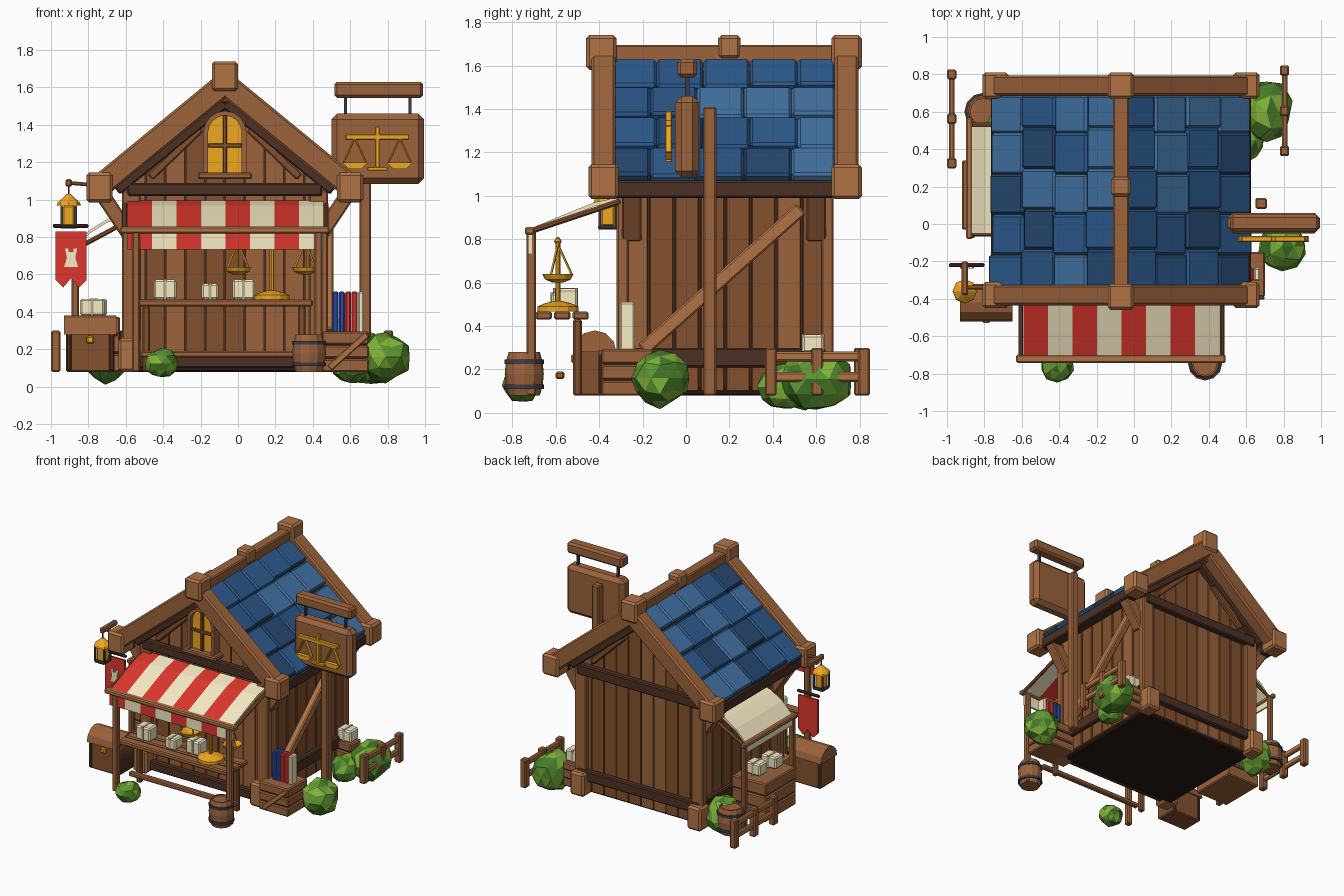
import bpy, bmesh, math, random
from mathutils import Vector as V, Matrix

if "Cube" in bpy.data.objects:
    bpy.data.objects.remove(bpy.data.objects["Cube"])
random.seed(4)
def mat(name, hexa):
    m = bpy.data.materials.new(name)
    c = [int(hexa[i:i+2], 16) / 255 for i in (0, 2, 4)]
    m.diffuse_color = [((x + .055) / 1.055) ** 2.4 for x in c] + [1]
    m.use_nodes = True
    m.node_tree.nodes["Principled BSDF"].inputs["Base Color"].default_value = m.diffuse_color
    return m
WOOD, LIGHT, MID, DARK = mat('wood', '9c633c'), mat('light_wood', 'b07446'), mat('mid_wood', '84512d'), mat('dark_wood', '4c3024')
BLACK, IRON, GOLD, RED = mat('floor', '271912'), mat('iron', '3b3f49'), mat('gold', 'f0a722'), mat('red', 'dc372c')
CREAM, BLUE, STRAP = mat('cream', 'f8ecc6'), mat('book_blue', '2a4cab'), mat('strap', 'b5a988')
TILES = [mat('tile%d' % i, h) for i, h in enumerate(('2a5586', '2d5b8f', '4272a3', '264871'))]
GREENS = [mat('leaf%d' % i, h) for i, h in enumerate(('5d9630', '82b43a', '457a28'))]
def done(bm, name, m, bevel=0):
    if bevel:
        bmesh.ops.bevel(bm, geom=bm.edges[:], offset=bevel, segments=1, affect='EDGES')
    bmesh.ops.recalc_face_normals(bm, faces=bm.faces[:])
    me = bpy.data.meshes.new(name)
    bm.to_mesh(me)
    for k in (m if isinstance(m, list) else [m]):
        me.materials.append(k)
    bpy.context.collection.objects.link(bpy.data.objects.new(name, me))
def beam(name, p, q, w, h, m, hint=(0, 1, 0), bevel=.008):  # bar from p to q, w along hint, h across
    p, q = V(p), V(q)
    d = q - p
    z = d.normalized()
    y = z.cross(V(hint)).normalized()
    M = Matrix((y.cross(z) * w, y * h, d)).transposed().to_4x4()
    M.translation = (p + q) / 2
    bm = bmesh.new()
    bmesh.ops.create_cube(bm, size=1, matrix=M)
    done(bm, name, m, min(bevel, .3 * min(w, h, d.length)))
def box(name, x0, x1, y0, y1, z0, z1, m, bevel=.008):
    cx, cy = (x0 + x1) / 2, (y0 + y1) / 2
    beam(name, (cx, cy, z0), (cx, cy, z1), y1 - y0, x1 - x0, m, bevel=bevel)
def prism(name, pts, axis, lo, hi, m):
    bm = bmesh.new()
    A, B = [[bm.verts.new((t, a, b) if axis == 'x' else (a, t, b)) for a, b in pts] for t in (lo, hi)]
    bm.faces.new(A)
    bm.faces.new(B[::-1])
    for i in range(len(A)):
        bm.faces.new((A[i - 1], B[i - 1], B[i], A[i]))
    done(bm, name, m)
def lathe(name, prof, x, y, m, n=12):
    bm = bmesh.new()
    ang = [2 * math.pi * i / n for i in range(n)]
    rings = [[bm.verts.new((x + r * math.cos(a), y + r * math.sin(a), z)) for a in ang] for r, z in prof]
    for a, b in zip(rings, rings[1:]):
        for i in range(n):
            bm.faces.new((a[i - 1], a[i], b[i], b[i - 1]))
    bm.faces.new(rings[0])
    bm.faces.new(rings[-1])
    done(bm, name, m)
def sheet(name, pts, axis, lo, hi, m, t=.018):
    prism(name, pts + [(a, b - t) for a, b in pts[::-1]], axis, lo, hi, m)
# house shell: dark core, floor and planks that follow the roof line
CX = -.07
def roof(x): return 1.54 - .82 * abs(x - CX)
box('floor', -.58, .44, -.27, .63, .08, .13, BLACK)
prism('wall_core', [(-.58, .1), (.44, .1), (.44, 1.1), (CX, 1.5), (-.58, 1.1)], 'y', -.27, .63, DARK)
for lo, nm in ((-.29, 'front'), (.62, 'back')):
    for i in range(10):
        a, b = -.596 + i * .106, -.498 + i * .106
        top = [(b, roof(b)), (CX, roof(CX)), (a, roof(a))] if a < CX < b else [(b, roof(b)), (a, roof(a))]
        prism(nm + '_plank', [(a, .1), (b, .1)] + top, 'y', lo, lo + .03, random.choice((WOOD, MID, MID)))
for x, nm in ((-.6, 'left'), (.43, 'right')):
    for i in range(8):
        a = -.29 + i * .1175
        box(nm + '_plank', x, x + .03, a + .004, a + .1135, .1, 1.1, random.choice((WOOD, MID, MID)), .004)
for y in (-.31, .67):
    for z0, z1 in ((.19, .27), (1.0, 1.08)) if y > 0 else ((.1, .17), (1.02, 1.09)):
        box('wall_beam', -.59, .45, y - .025, y + .025, z0, z1, DARK)
    for s in (-1, 1):
        px, py = CX + s * .5, y - .018 * (1 if y > 0 else -1)
        box('corner_post', px - .05, px + .05, py - .028, py + .028, .1, 1.05, WOOD)
        box('corner_base_block', px - .07, px + .05, y - .07, y + .07, .08, .26, LIGHT, .015)
        beam('gable_trim', (CX, y, 1.52), (CX + s * .58, y, 1.05), .05, .06, DARK)
        beam('gable_brace', (CX + s * .13, y, 1.38), (CX + s * .4, y, 1.12), .04, .045, MID)
for s in (-1, 1):
    box('side_sill_beam', CX + s * .545 - .02, CX + s * .545 + .02, -.27, .64, .21, .3, DARK)
    box('eave_beam', CX + s * .65 - .045, CX + s * .65 + .045, -.33, .68, .99, 1.07, DARK)
    for y in (-.25, .6):
        beam('eave_bracket', (CX + s * .51, y, .81), (CX + s * .65, y, 1.02), .09, .08, WOOD)
beam('side_brace', (.485, -.2, .29), (.485, .53, .94), .05, .065, LIGHT, (1, 0, 0))
# roof: dark underside, staggered blue shingles, rafters, caps, ridge
for s in (-1, 1):
    P = lambda d, off, y: (CX + s * d, y, 1.62 - .82 * d + off)
    beam('roof_underside', P(0, -.045, .17), P(.68, -.045, .17), 1.02, .05, DARK)
    for r in range(4):
        ys = [-.34] + [y + .014 * (-1) ** r for y in (-.15, .065, .28, .5)] + [.69]
        for y0, y1 in zip(ys, ys[1:]):
            a, b, y = r * .17, (r + 1) * .17 + random.uniform(-.004, .016), (y0 + y1) / 2
            beam('roof_tile', P(a, .004, y), P(b, .016, y), y1 - y0 - .001, .055, random.choice(TILES), bevel=.012)
    for y in (-.38, .74):
        beam('rafter', P(0, 0, y), P(.67, 0, y), .11, .125, WOOD, bevel=.012)
        x = CX + s * .67
        box('eave_cap', x - .07, x + .07, y - .07, y + .07, .985, 1.145, LIGHT, .015)
box('ridge_beam', CX - .042, CX + .042, -.4, .75, 1.52, 1.695, WOOD)
for y, h in ((-.39, .07), (.2, .052), (.74, .07)):
    box('ridge_cap', CX - h, CX + h, y - h, y + h, 1.58 if h > .06 else 1.63, 1.74, LIGHT, .015)
# arched gable window
def arch(r):
    return [(CX - r, 1.14)] + [(CX - r * math.cos(math.pi * i / 8), 1.36 + r * math.sin(math.pi * i / 8)) for i in range(9)] + [(CX + r, 1.14)]
prism('window_pane', arch(.095), 'y', -.33, -.28, GOLD)
prism('window_frame', arch(.115) + arch(.09)[::-1], 'y', -.36, -.28, WOOD)
box('window_mullion', CX - .01, CX + .01, -.345, -.3, 1.14, 1.45, MID, .003)
box('window_bar', CX - .09, CX + .09, -.345, -.3, 1.28, 1.3, MID, .003)
box('window_sill', CX - .145, CX + .145, -.38, -.28, 1.11, 1.145, WOOD)
# striped front awning
for i in range(8):
    a, c = -.59 + i * .131, (RED, CREAM)[i % 2]
    sheet('awning_stripe', [(-.3, .995), (-.42, .97), (-.57, .91), (-.715, .85)], 'x', a, a + .131, c)
    box('awning_valance', a, a + .131, -.725, -.71, .735, .84, c, 0)
beam('awning_bar', (-.63, -.72, .838), (.49, -.72, .838), .045, .035, LIGHT)
for x, ax in ((-.545, -.605), (.43, .472)):
    box('awning_post', x - .022, x + .022, -.735, -.69, .08, .84, WOOD)
    beam('awning_arm', (ax, -.72, .835), (ax, -.3, .975), .025, .025, MID, (1, 0, 0))
# counter
for y in (-.655, -.57, -.485):
    box('counter_slat', -.54, .4, y - .037, y + .037, .43, .467, WOOD)
for x in (-.49, .34):
    box('counter_leg', x - .02, x + .02, -.52, -.48, .08, .43, MID)
box('counter_rail', -.52, .4, -.6, -.56, .155, .19, WOOD)
# cream parcels with a strap
for x, y, z, w, h in ((-.39, -.56, .467, .12, .105), (-.15, -.57, .467, .09, .085), (.03, -.55, .467, .12, .105),
                      (-.78, .06, .38, .13, .09), (-.76, .22, .38, .12, .09), (.53, .585, .27, .12, .09)):
    box('parcel', x - w/2, x + w/2, y - .05, y + .05, z, z + h, CREAM, .01)
    box('parcel_strap', x - .008, x + .008, y - .053, y + .053, z, z + h + .003, STRAP, 0)
# balance scale on the counter
lathe('scale_base', [(.095, .467), (.095, .49), (.06, .505), (.02, .515)], .18, -.59, GOLD)
lathe('scale_post', [(.012, .5), (.012, .78), (.018, .79), (.005, .81)], .18, -.59, GOLD, 8)
beam('scale_beam', (0, -.59, .775), (.36, -.59, .775), .02, .02, GOLD)
for x in (0, .36):
    lathe('scale_pan', [(.025, .6), (.06, .615), (.072, .64), (.06, .637), (.01, .62)], x, -.59, GOLD)
    for a in (0, 2.09, 4.19):
        beam('scale_cord', (x, -.59, .775), (x + .065 * math.sin(a), -.59 + .065 * math.cos(a), .635), .008, .008, GOLD, (.3, .8, .1), 0)
# side stall on the left: canopy and posts
sheet('side_canopy', [(-.6, .93), (-.7, .895), (-.79, .84), (-.875, .755)], 'y', -.05, .52, CREAM)
box('side_valance', -.885, -.872, -.05, .52, .68, .75, CREAM, 0)
beam('side_canopy_bar', (-.88, -.08, .745), (-.88, .57, .745), .035, .035, LIGHT, (1, 0, 0))
for y in (-.055, .53):
    box('side_post', -.89, -.85, y - .02, y + .02, .08, .75, WOOD)
    beam('side_arm', (-.87, y, .735), (-.6, y, .88), .025, .025, MID)
# slatted crates and books standing in the front one
for x0, x1, y0, y1, z1 in ((-.92, -.63, -.03, .34, .38), (.45, .7, -.39, -.15, .3), (.47, .6, .52, .65, .27)):
    box('crate_core', x0 + .012, x1 - .012, y0 + .012, y1 - .012, .1, z1 - .01, DARK, 0)
    for i in range(3):
        box('crate_slat', x0, x1, y0, y1, .08 + i * (z1 - .08) / 3, .074 + (i + 1) * (z1 - .08) / 3, WOOD)
beam('crate_brace', (.49, -.395, .1), (.69, -.395, .28), .015, .035, LIGHT)
for i, c in enumerate((BLUE, BLUE, RED, RED, CREAM)):
    box('book', .505 + i * .034, .537 + i * .034, -.305, -.235, .28, .51, c)
# chest with rounded lid
box('chest_body', -.92, -.66, -.51, -.33, .08, .29, MID)
prism('chest_lid', [(-.42 + .1 * math.cos(math.pi * i / 6), .28 + .1 * math.sin(math.pi * i / 6)) for i in range(7)], 'x', -.93, -.65, WOOD)
for x in (-.92, -.69):
    box('chest_band', x, x + .03, -.517, -.325, .085, .29, DARK)
box('chest_lock', -.81, -.77, -.53, -.5, .23, .27, GOLD)
# barrels
for x, y, r in ((.38, -.745, .09), (-.805, .6, .1)):
    lathe('barrel', [(r * .8, .08), (r * .95, .13), (r, .18), (r * .95, .23), (r * .8, .28), (r * .7, .28), (r * .7, .27)], x, y, WOOD)
    for z in (.12, .235):
        lathe('barrel_hoop', [(r * .97, z - .01), (r * 1.02, z - .01), (r * 1.02, z + .01), (r * .97, z + .01)], x, y, IRON)
# fences
for x, y0, y1 in ((-.975, .325, .8), (.805, .39, .82)):
    for y in (y0, (y0 + y1) / 2, y1):
        box('fence_post', x - .025, x + .025, y - .027, y + .027, .08, .3, WOOD)
    for z in (.165, .26):
        beam('fence_rail', (x, y0 - .01, z), (x, y1 + .01, z), .03, .045, LIGHT, (1, 0, 0))
# low-poly bushes
for x, y, z, rx, ry, rz in ((.79, -.12, .16, .14, .14, .135), (.71, .6, .155, .14, .18, .15), (.6, .45, .12, .1, .12, .11),
                            (-.41, -.755, .125, .095, .09, .08), (-.71, .55, .16, .13, .14, .15)):
    bm = bmesh.new()
    bmesh.ops.create_icosphere(bm, subdivisions=2, radius=1)
    for v in bm.verts:
        v.co = V((x, y, z)) + V((v.co.x * rx, v.co.y * ry, v.co.z * rz)) * random.uniform(.86, 1.06)
    for f in bm.faces: f.material_index = random.randrange(3)
    done(bm, 'bush', GREENS)
# hanging sign with scales emblem
box('sign_post', .65, .71, .08, .14, .08, 1.41, WOOD)
box('sign_board', .5, .995, -.05, .06, 1.085, 1.46, WOOD, .03)
box('sign_top_beam', .515, .99, -.04, .05, 1.545, 1.63, WOOD, .015)
for x0, z0, x1, z1, w in ((.745, 1.17, .745, 1.39, .025), (.575, 1.335, .915, 1.335, .03), (.69, 1.165, .8, 1.165, .02)):
    beam('sign_emblem', (x0, -.08, z0), (x1, -.08, z1), .03, w, GOLD, bevel=.004)
for x, hx in ((.625, .575), (.865, .92)):
    box('sign_hanger', hx - .008, hx + .008, -.005, .015, 1.44, 1.56, IRON, 0)
    for s in (-.06, .06):
        beam('emblem_cord', (x, -.08, 1.33), (x + s, -.08, 1.2), .03, .01, GOLD)
    prism('emblem_pan', [(x - .07, 1.2), (x + .07, 1.2), (x + .035, 1.165), (x - .035, 1.165)], 'y', -.095, -.065, GOLD)
# banner
beam('banner_rod', (-.99, -.22, .86), (-.8, -.22, .86), .022, .022, DARK)
prism('banner', [(-.975, .83), (-.81, .83), (-.81, .57), (-.85, .53), (-.893, .58), (-.935, .53), (-.975, .57)], 'y', -.23, -.215, RED)
prism('banner_tower', [(-.93, .64), (-.855, .64), (-.87, .69), (-.86, .74), (-.88, .74), (-.88, .72), (-.905, .72), (-.905, .74), (-.925, .74), (-.915, .69)], 'y', -.238, -.222, CREAM)
# lantern on a bracket
LX, LY = -.905, -.36
beam('lantern_bracket', (LX, -.2, 1.09), (LX, -.38, 1.09), .035, .04, WOOD, (1, 0, 0))
beam('lantern_bracket_stem', (LX, -.34, 1.09), (-.79, -.34, 1.08), .02, .02, WOOD)
beam('lantern_hook', (LX, LY, 1.02), (LX, LY, 1.09), .01, .01, IRON)
box('lantern_glass', LX - .032, LX + .032, LY - .032, LY + .032, .86, .97, GOLD)
box('lantern_base', LX - .045, LX + .045, LY - .045, LY + .045, .845, .862, IRON)
for x, y in ((a, b) for a in (LX - .038, LX + .038) for b in (LY - .038, LY + .038)):
    box('lantern_bar', x - .006, x + .006, y - .006, y + .006, .86, .975, IRON, 0)
lathe('lantern_cap', [(.065, .97), (.06, .985), (.025, 1.015), (.01, 1.03)], LX, LY, GOLD, 8)
